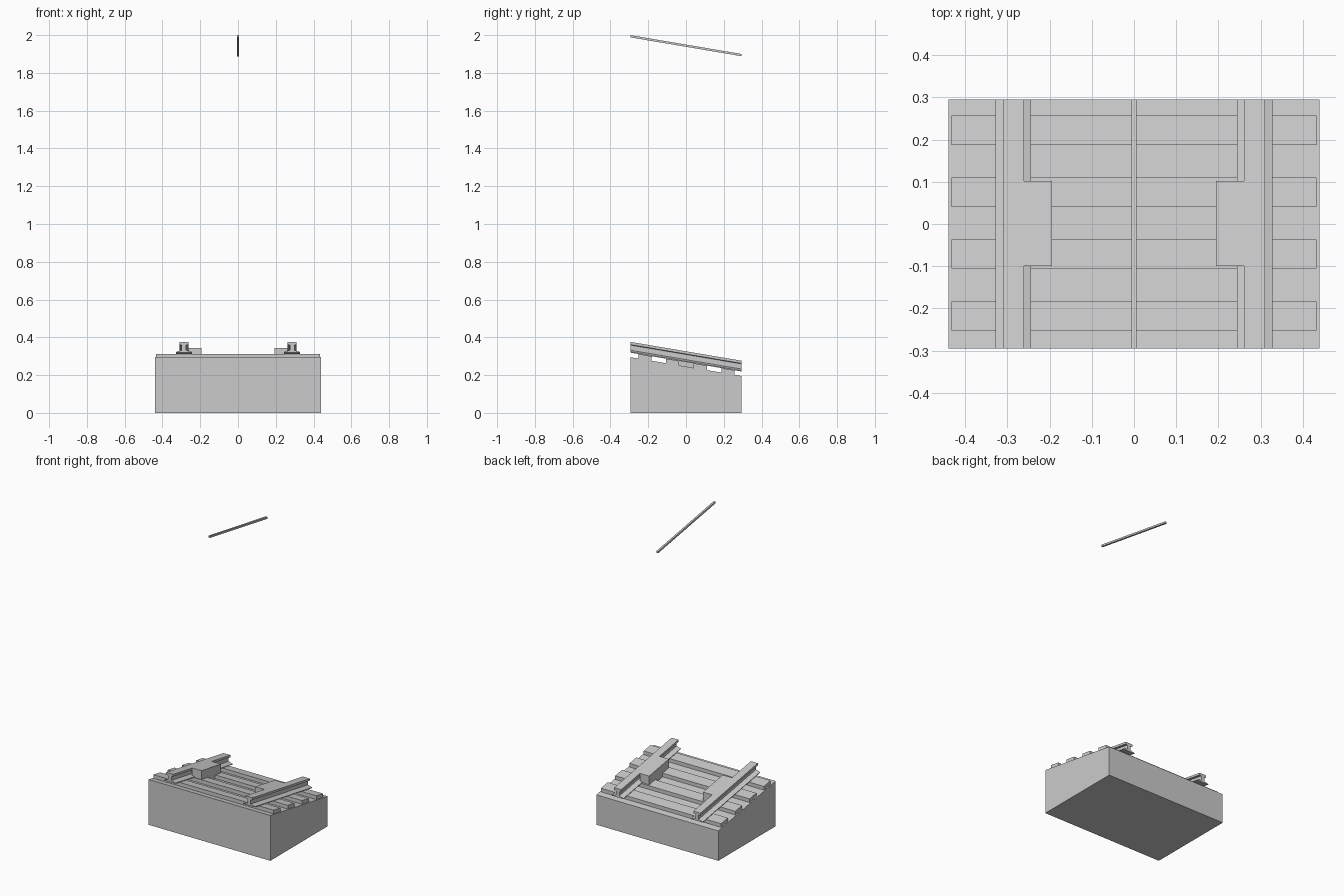
import bpy, bmesh

if "Cube" in bpy.data.objects:
    bpy.data.objects.remove(bpy.data.objects["Cube"])

L = 0.295            # half length along y
SLOPE = -0.1 / 0.59  # everything follows the same downhill grade


def grade(y):
    return SLOPE * (y + L)


def sweep(name, profile, y0, y1, flat_below=None):
    """Extrude an x/z profile (heights given at the front end) along the grade."""
    bm = bmesh.new()

    def ring(y):
        return [bm.verts.new((x, y, z if z == flat_below else z + grade(y))) for x, z in profile]
    a, b = ring(y0), ring(y1)
    n = len(profile)
    bm.faces.new(a)
    bm.faces.new(b[::-1])
    for i in range(n):
        j = (i + 1) % n
        bm.faces.new((a[i], b[i], b[j], a[j]))
    bmesh.ops.recalc_face_normals(bm, faces=bm.faces)
    me = bpy.data.meshes.new(name)
    bm.to_mesh(me)
    bm.free()
    ob = bpy.data.objects.new(name, me)
    bpy.context.collection.objects.link(ob)
    return ob


def rect(x0, x1, z0, z1):
    return [(x0, z0), (x1, z0), (x1, z1), (x0, z1)]


BED, TIE, TOP = 0.295, 0.319, 0.376

# Ground block with level bottom and sloping top
sweep("track_bed", rect(-0.44, 0.44, 0, BED), -L, L, flat_below=0)

# Four cross ties
for i in range(4):
    yc = -0.218 + i * 0.1468
    sweep(f"cross_tie_{i + 1}", rect(-0.433, 0.433, BED, TIE), yc - 0.0347, yc + 0.0347)

# Rail half section: foot, sloped flange, web, head
half = [(0.042, TIE), (0.042, TIE + 0.004), (0.012, TIE + 0.013),
        (0.012, TOP - 0.017), (0.025, TOP - 0.014), (0.025, TOP)]
section = half + [(-x, z) for x, z in reversed(half)]

for side, label in ((-1, "left"), (1, "right")):
    sweep(f"{label}_rail", [(x + side * 0.286, z) for x, z in section], -L, L)
    # Block beside the inner edge of the rail
    x0, x1 = sorted((side * 0.194, side * 0.262))
    sweep(f"{label}_rail_block", rect(x0, x1, BED, TOP), -0.1, 0.102)

# Overhead wire
sweep("overhead_wire", rect(-0.006, 0.006, 1.988, 2.0), -L, L)
